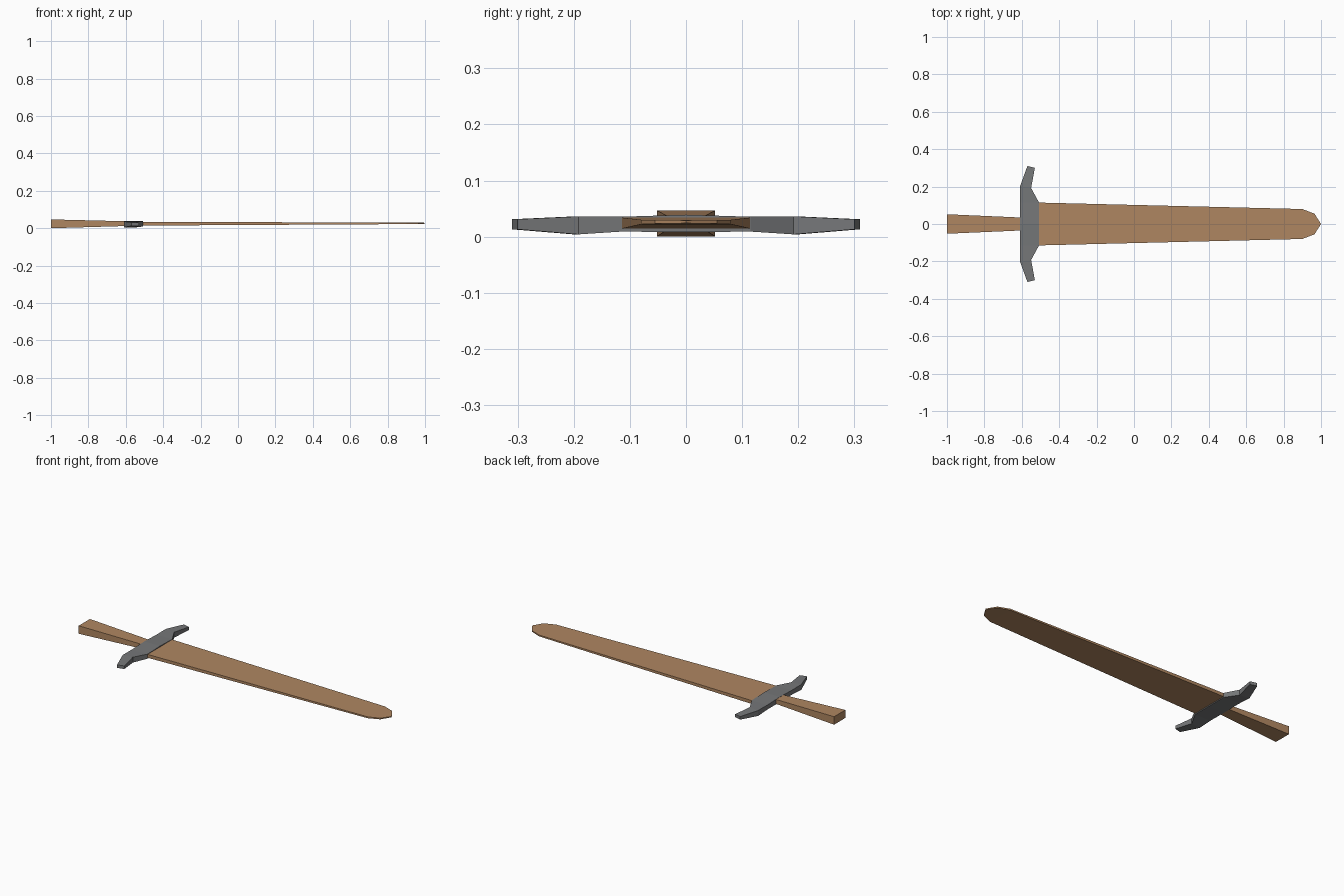
import bpy, bmesh

if "Cube" in bpy.data.objects:
    bpy.data.objects.remove(bpy.data.objects["Cube"])

def material(name, rgb):
    m = bpy.data.materials.new(name)
    m.diffuse_color = (*rgb, 1)
    m.use_nodes = True
    m.node_tree.nodes["Principled BSDF"].inputs["Base Color"].default_value = m.diffuse_color
    return m

wood = material("warm wood", (0.43, 0.24, 0.12))
iron = material("grey iron", (0.18, 0.185, 0.19))

def loft(name, rings, mat):
    """Skin four-sided rings into a closed low-poly solid."""
    bm = bmesh.new()
    rows = [[bm.verts.new(p) for p in r] for r in rings]
    for a, b in zip(rows, rows[1:]):
        for i in range(4):
            j = (i + 1) % 4
            bm.faces.new((a[i], a[j], b[j], b[i]))
    bm.faces.new(rows[0])
    bm.faces.new(rows[-1])
    bmesh.ops.remove_doubles(bm, verts=bm.verts[:], dist=1e-5)
    bmesh.ops.recalc_face_normals(bm, faces=bm.faces[:])
    me = bpy.data.meshes.new(name)
    bm.to_mesh(me)
    bm.free()
    me.materials.append(mat)
    ob = bpy.data.objects.new(name, me)
    bpy.context.collection.objects.link(ob)
    return ob

def x_ring(x, w, lo, hi):
    return [(x, -w, lo), (x, w, lo), (x, w, hi), (x, -w, hi)]

# blade: long tapering slab with a rounded point
loft("blade", [x_ring(*s) for s in [
    (-0.53, 0.115, 0.014, 0.034),
    (0.90, 0.080, 0.022, 0.030),
    (0.965, 0.055, 0.023, 0.030),
    (1.00, 0.0, 0.024, 0.029)]], wood)

# grip: flares toward the butt
loft("grip", [x_ring(*s) for s in [
    (-1.0, 0.052, 0.0, 0.047),
    (-0.59, 0.034, 0.012, 0.037)]], wood)

# crossguard: mirrored stations of (y back, x back, y front, x front, low, high)
half = [
    (0.0, -0.61, 0.0, -0.508, 0.008, 0.039),
    (0.115, -0.61, 0.115, -0.508, 0.009, 0.0355),
    (0.20, -0.61, 0.192, -0.55, 0.004, 0.036),
    (0.31, -0.57, 0.30, -0.53, 0.013, 0.031)]

def guard_ring(s, side):
    yb, xb, yf, xf, lo, hi = s
    return [(xb, side * yb, lo), (xf, side * yf, lo), (xf, side * yf, hi), (xb, side * yb, hi)]

loft("crossguard", [guard_ring(s, -1) for s in half[:0:-1]] + [guard_ring(s, 1) for s in half], iron)
